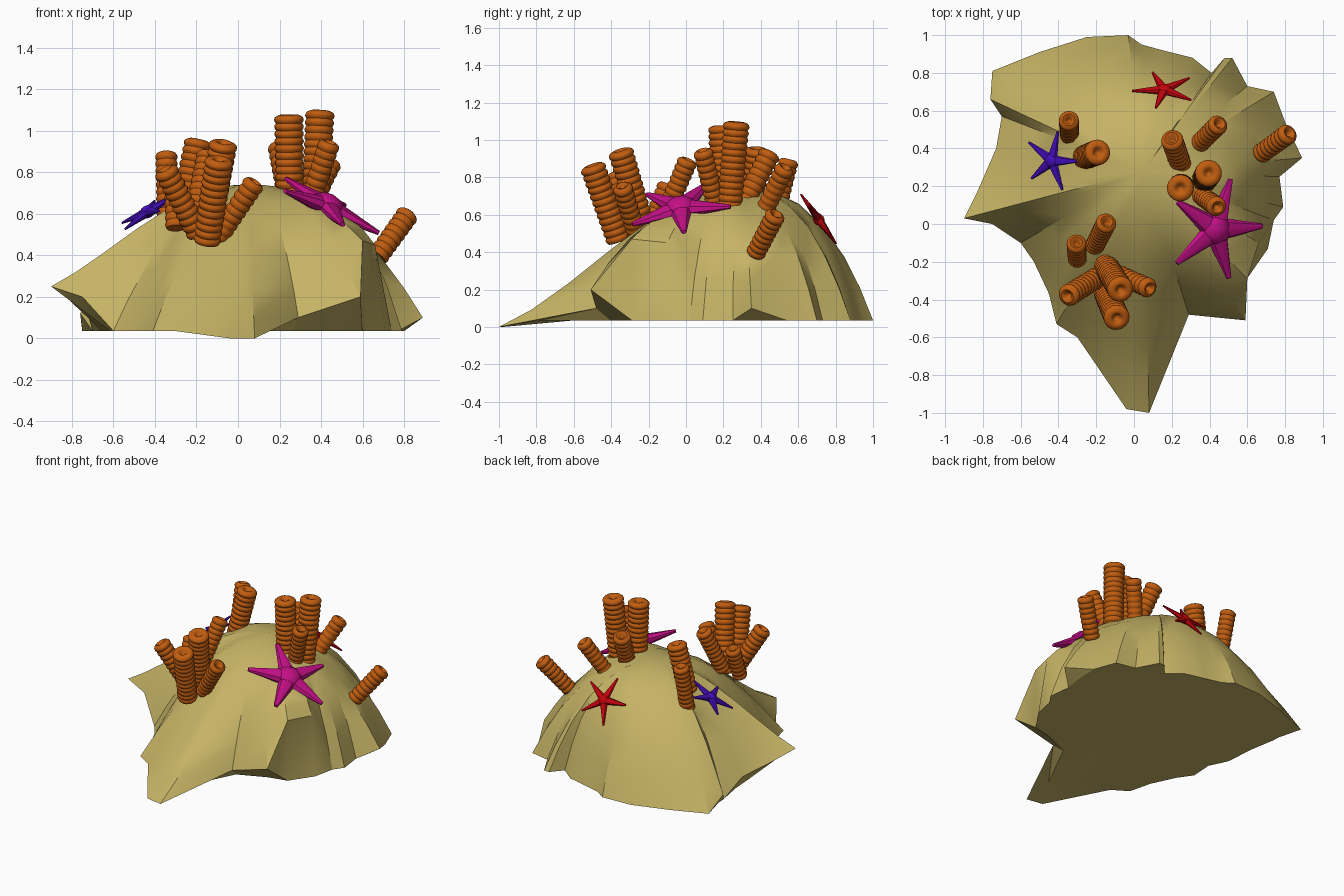
import bpy, bmesh, math, random
from mathutils import Vector, Matrix

random.seed(4)
if "Cube" in bpy.data.objects:
    bpy.data.objects.remove(bpy.data.objects["Cube"], do_unlink=True)


def material(name, rgb):
    mat = bpy.data.materials.new(name)
    mat.use_nodes = True
    mat.diffuse_color = (*rgb, 1)
    mat.node_tree.nodes["Principled BSDF"].inputs["Base Color"].default_value = (*rgb, 1)
    return mat


sand = material("sandy rock", (0.56, 0.45, 0.13))
orange = material("orange coral", (0.53, 0.11, 0.005))
magenta = material("magenta starfish", (0.55, 0.005, 0.24))
red = material("red starfish", (0.55, 0.001, 0.004))
blue = material("blue starfish", (0.06, 0.004, 0.5))


def finish(bm, name, mat, angle):
    """Turn a bmesh into a shaded, coloured object."""
    bmesh.ops.recalc_face_normals(bm, faces=bm.faces)
    mesh = bpy.data.meshes.new(name)
    bm.to_mesh(mesh)
    bm.free()
    mesh.materials.append(mat)
    obj = bpy.data.objects.new(name, mesh)
    bpy.context.collection.objects.link(obj)
    bpy.ops.object.select_all(action="DESELECT")
    obj.select_set(True)
    bpy.context.view_layer.objects.active = obj
    bpy.ops.object.shade_smooth_by_angle(angle=math.radians(angle))


def bridge(bm, lower, upper):
    """Join two closed loops of equal length."""
    n = len(lower)
    for i in range(n):
        j = (i + 1) % n
        bm.faces.new((lower[i], lower[j], upper[j], upper[i]))


def cap(bm, loop, point):
    """Close a loop with a fan."""
    tip = bm.verts.new(point)
    for i in range(len(loop)):
        bm.faces.new((loop[i - 1], loop[i], tip))


# Rock: craggy mound, rings shrink from the jagged outline to the peak
FLOOR = 0.035
peak = Vector((0.05, 0.28, 0.74))
outline = [
    (-0.04, -0.98), (0.08, -1), (0.29, -0.48), (0.59, -0.51), (0.6, -0.29),
    (0.66, -0.1), (0.74, 0.02), (0.79, 0.09), (0.77, 0.25), (0.89, 0.35),
    (0.8, 0.54), (0.74, 0.7), (0.6, 0.73), (0.52, 0.88), (0.48, 0.88),
    (0.41, 0.8), (0.31, 0.88), (0.15, 0.92), (0.04, 0.95), (-0.03, 1),
    (-0.25, 0.99), (-0.5, 0.91), (-0.75, 0.81), (-0.76, 0.66), (-0.7, 0.57),
    (-0.73, 0.4), (-0.83, 0.17), (-0.9, 0.03), (-0.75, 0), (-0.6, -0.1),
    (-0.53, -0.2), (-0.45, -0.37), (-0.41, -0.53), (-0.3, -0.6)]
# Rim heights of the spurs that leave the ground, and where their feet stand
rim = {0: 0, 1: 0, 2: 0.1, 3: 0.2, 4: 0.47, 5: 0.45, 9: 0.1,
       23: 0.12, 25: 0.14, 26: 0.2, 27: 0.25, 28: 0.2}
foot = {0: 0.83, 1: 0.83, 2: 0.9, 3: 0.76, 5: 1.08, 9: 0.88,
        23: 0.93, 25: 0.92, 26: 0.8, 27: 0.7, 28: 0.8}


def steepness(x, y):
    if x > 0.5 and y < 0.3:
        return 3.3
    if y < -0.5:
        return 1.9
    return 1.7 if x < -0.5 and y < 0.3 else 2.3


bm = bmesh.new()
spokes = []
base = []
for i, (x, y) in enumerate(outline):
    away = Vector((x - peak.x, y - peak.y, 0))
    spokes.append((away, rim.get(i, FLOOR), steepness(x, y), random.uniform(-1, 1)))
    stand = peak + away * foot.get(i, 0.998)
    base.append(bm.verts.new((stand.x, stand.y, FLOOR)))
cap(bm, base, (peak.x, peak.y, FLOOR))
below = base
for t in (1, 0.9, 0.78, 0.62, 0.45, 0.28, 0.1):
    ring = []
    for away, height, power, rough in spokes:
        reach = t * (t * away.length + (1 - t) * 0.76)
        spot = peak + away.normalized() * reach
        # Spurs rule the rim, a smooth dome rules the crown
        spur = height + (peak.z - height) * (1 - t ** power)
        dome = peak.z - 0.7 * (reach / 0.95) ** 2.2
        spot.z = spur * t + dome * (1 - t) + 0.018 * rough * t * math.sin(math.pi * t)
        ring.append(bm.verts.new(spot))
    bridge(bm, below, ring)
    below = ring
cap(bm, below, peak)
bmesh.ops.triangulate(bm, faces=[f for f in bm.faces if len(f.verts) > 3])
finish(bm, "rock_mound", sand, 28)


# Coral tubes: stacked rounded rings with a hollow mouth
def coral(name, bottom, top, radius):
    bottom, top = Vector(bottom), Vector(top)
    axis = top - bottom
    length = axis.length
    count = max(5, round(length / 0.036))
    step = length / count
    profile = []
    for k in range(count):
        size = radius * (0.95 + 0.05 * k / count)
        for a in range(5):
            bulge = math.sin(math.pi * a / 5)
            profile.append((size * (0.88 + 0.12 * bulge), step * (k + a / 5)))
    # Rounded lip and mouth
    profile += [(radius * 0.84, length), (radius * 0.6, length + 0.007),
                (radius * 0.35, length), (radius * 0.2, length - 0.025)]
    place = Matrix.Translation(bottom) @ axis.to_track_quat("Z", "Y").to_matrix().to_4x4()
    bm = bmesh.new()
    loops = []
    for r, z in profile:
        loop = []
        for s in range(16):
            a = math.tau * s / 16
            loop.append(bm.verts.new(place @ Vector((r * math.cos(a), r * math.sin(a), z))))
        if loops:
            bridge(bm, loops[-1], loop)
        loops.append(loop)
    cap(bm, loops[0], bottom)
    cap(bm, loops[-1], place @ Vector((0, 0, length - 0.03)))
    finish(bm, name, orange, 50)


clusters = {
    "front_coral": [
        ((-0.15, -0.36, 0.46), (-0.09, -0.5, 0.86), 0.07),
        ((-0.15, -0.22, 0.5), (-0.07, -0.35, 0.94), 0.07),
        ((-0.19, -0.28, 0.5), (-0.35, -0.38, 0.81), 0.06),
        ((-0.1, -0.26, 0.48), (0.08, -0.34, 0.75), 0.054),
        ((-0.3, -0.19, 0.53), (-0.305, -0.1, 0.76), 0.053),
        ((-0.21, -0.12, 0.58), (-0.145, 0.01, 0.89), 0.055)],
    "back_coral": [
        ((-0.34, 0.46, 0.52), (-0.345, 0.55, 0.89), 0.054),
        ((-0.27, 0.35, 0.58), (-0.19, 0.38, 0.95), 0.069)],
    "left_coral": [
        ((0.25, 0.2, 0.62), (0.245, 0.19, 1.07), 0.072),
        ((0.37, 0.23, 0.6), (0.395, 0.27, 1.09), 0.072),
        ((0.26, 0.28, 0.6), (0.2, 0.45, 0.93), 0.06),
        ((0.33, 0.41, 0.6), (0.45, 0.53, 0.85), 0.054),
        ((0.33, 0.17, 0.6), (0.44, 0.09, 0.94), 0.054),
        ((0.67, 0.37, 0.39), (0.82, 0.48, 0.6), 0.056)],
}
for group, tubes in clusters.items():
    for n, (bottom, top, radius) in enumerate(tubes, 1):
        coral(f"{group}_{n}", bottom, top, radius)


# Starfish: five tapered arms around a flattened body
def starfish(name, mat, centre, normal, reach, thick, start):
    normal = Vector(normal).normalized()
    side = (Vector((1, 0, 0)) - normal * normal.x).normalized()
    frame = Matrix((side, normal.cross(side), normal)).transposed().to_4x4()
    place = Matrix.Translation(centre) @ frame
    flat = Matrix.Diagonal((1, 1, 0.75, 1))
    bm = bmesh.new()
    for k in range(5):
        turn = Matrix.Rotation(math.radians(start + 72 * k), 4, "Z")
        lay = Matrix.Rotation(math.pi / 2, 4, "Y")
        out = Matrix.Translation((0, 0, reach / 2))
        bmesh.ops.create_cone(bm, cap_ends=True, segments=8, radius1=thick,
                              radius2=thick * 0.22, depth=reach,
                              matrix=place @ flat @ turn @ lay @ out)
    bmesh.ops.create_icosphere(bm, subdivisions=2, radius=thick * 1.3, matrix=place @ flat)
    finish(bm, name, mat, 35)


starfish("magenta_starfish", magenta, (0.43, -0.03, 0.635), (0.53, -0.19, 1), 0.28, 0.066, -1)
starfish("blue_starfish", blue, (-0.435, 0.335, 0.61), (-0.6, -0.2, 1), 0.165, 0.032, 5)
starfish("red_starfish", red, (0.16, 0.71, 0.575), (0, 1.4, 1), 0.17, 0.03, 39)
